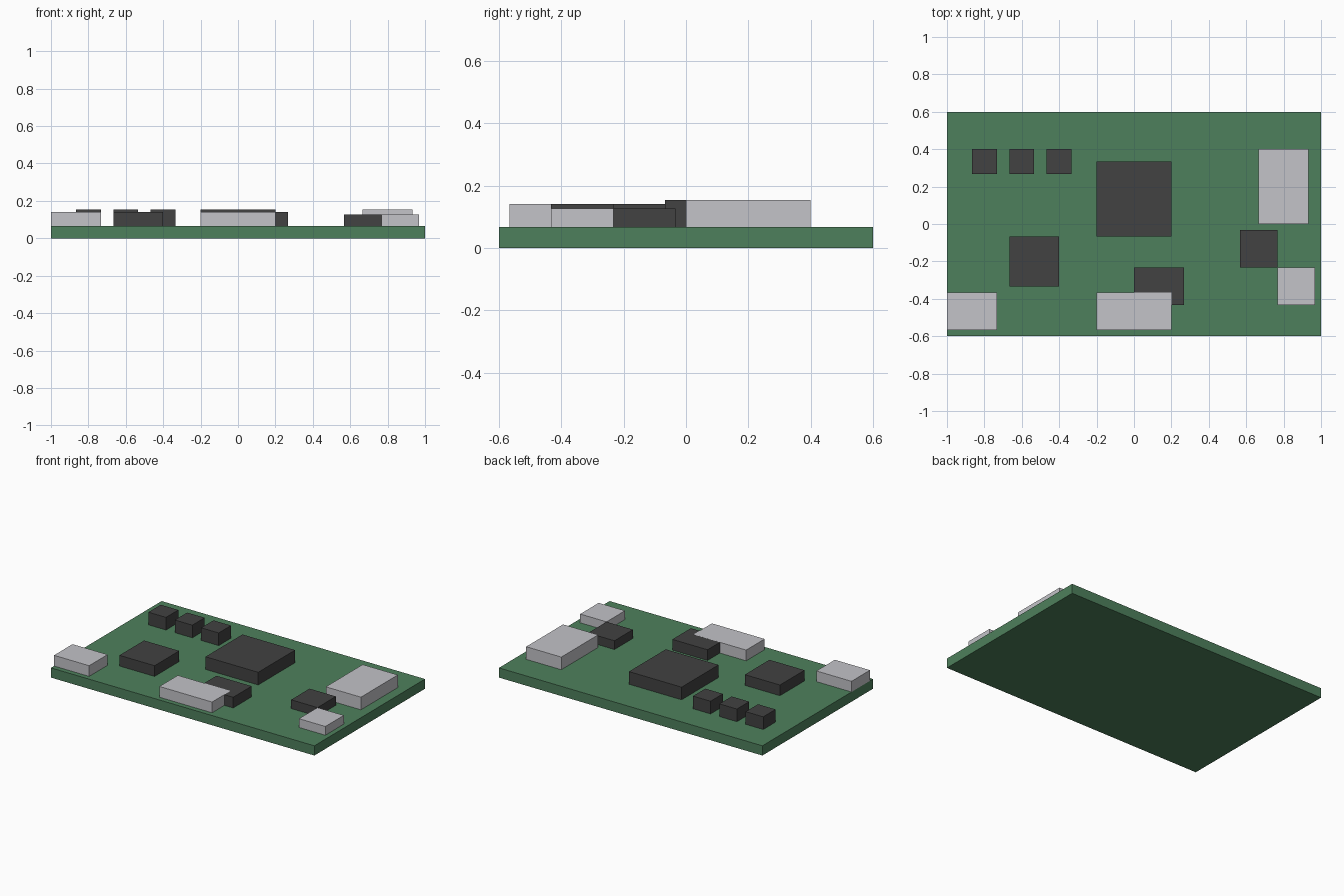
import bpy
from mathutils import Vector

cube = bpy.data.objects.get("Cube")
if cube:
    bpy.data.objects.remove(cube, do_unlink=True)


def make_material(name, color):
    mat = bpy.data.materials.new(name)
    mat.use_nodes = True
    mat.diffuse_color = (*color, 1)
    mat.node_tree.nodes["Principled BSDF"].inputs["Base Color"].default_value = (*color, 1)
    return mat


green = make_material("board green", (0.076, 0.216, 0.107))
dark = make_material("chip dark grey", (0.054, 0.054, 0.054))
silver = make_material("connector silver", (0.546, 0.546, 0.578))

UNIT = 1 / 15   # layout grid pitch, also the board thickness


def make_box(name, mat, center, size, bottom, height):
    """Box given by its plan centre and size in grid units."""
    bpy.ops.mesh.primitive_cube_add(size=1)
    obj = bpy.context.object
    obj.name = obj.data.name = name
    scale = Vector((*size, height)) * UNIT
    offset = Vector((*center, bottom + height / 2)) * UNIT
    for v in obj.data.vertices:
        v.co = v.co * scale
    obj.location = offset
    obj.data.materials.append(mat)


# Board
make_box("circuit_board", green, (0, 0), (30, 18), 0, 1)

# Chips
make_box("processor", dark, (0, 2), (6, 6), 1, 1.3)
make_box("memory_chip", dark, (-8, -3), (4, 4), 1, 1.1)
make_box("controller_chip", dark, (2, -5), (4, 3), 1, 1.1)
make_box("interface_chip", dark, (10, -2), (3, 3), 1, 0.9)

# Row of small regulators
for i in range(3):
    make_box(f"regulator_{i + 1}", dark, (-12 + 3 * i, 5), (2, 2), 1, 1.3)

# Connectors; the front one sits a hair above the chip it overlaps
make_box("large_port", silver, (12, 3), (4, 6), 1, 1.3)
make_box("small_port", silver, (13, -5), (3, 3), 1, 0.9)
make_box("front_port", silver, (0, -7), (6, 3), 1, 1.105)
make_box("corner_port", silver, (-13, -7), (4, 3), 1, 1.1)
